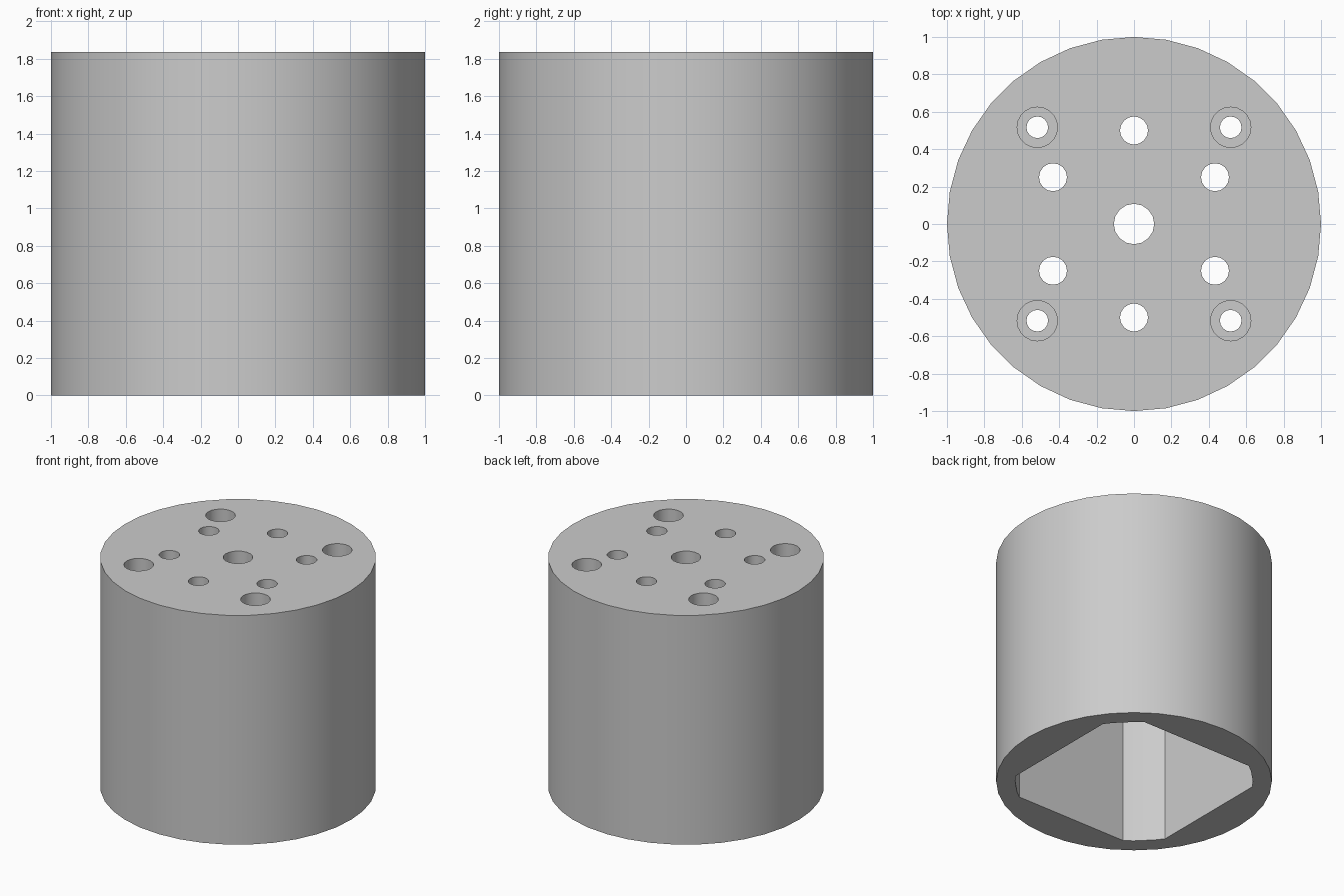
import bpy
import bmesh
from math import cos, sin, pi, radians, sqrt

old = bpy.data.objects.get("Cube")
if old:
    bpy.data.objects.remove(old, do_unlink=True)

HEIGHT = 1.835
CEILING = 1.5          # top of the motor pocket
COUNTERBORE = 0.17     # depth of the screw head recesses

grey = bpy.data.materials.new("plain_grey")
grey.use_nodes = True
colour = (0.6, 0.6, 0.6, 1)
grey.diffuse_color = colour
grey.node_tree.nodes["Principled BSDF"].inputs["Base Color"].default_value = colour


def prism(name, outline, z0, z1):
    """Extrude a closed 2D outline between two heights."""
    bm = bmesh.new()
    face = bm.faces.new([bm.verts.new((x, y, z0)) for x, y in outline])
    top = bmesh.ops.extrude_face_region(bm, geom=[face])["geom"]
    verts = [v for v in top if isinstance(v, bmesh.types.BMVert)]
    bmesh.ops.translate(bm, verts=verts, vec=(0, 0, z1 - z0))
    bmesh.ops.recalc_face_normals(bm, faces=bm.faces)
    mesh = bpy.data.meshes.new(name)
    bm.to_mesh(mesh)
    bm.free()
    mesh.materials.append(grey)
    obj = bpy.data.objects.new(name, mesh)
    bpy.context.collection.objects.link(obj)
    return obj


def circle(radius, sides, cx=0, cy=0):
    return [(cx + radius * cos(2 * pi * i / sides),
             cy + radius * sin(2 * pi * i / sides)) for i in range(sides)]


def cut(target, cutter):
    cutter.hide_render = True
    mod = target.modifiers.new("cut", "BOOLEAN")
    mod.operation = "DIFFERENCE"
    mod.solver = "EXACT"
    mod.object = cutter
    bpy.context.view_layer.objects.active = target
    bpy.ops.object.modifier_apply(modifier=mod.name)
    bpy.data.objects.remove(cutter, do_unlink=True)


# Round housing
housing = prism("motor_housing", circle(1, 36), 0, HEIGHT)

# Square pocket whose corners follow a circle
half, corner = 0.708, 0.862
side = sqrt(corner ** 2 - half ** 2)
quarter = [(half, side)]
quarter += [(corner * cos(radians(a)), corner * sin(radians(a))) for a in (40, 50)]
quarter += [(side, half)]
outline = []
for turn in range(4):
    outline += quarter
    quarter = [(-y, x) for x, y in quarter]
cut(housing, prism("pocket_cutter", outline, -0.1, CEILING))

# Shaft hole and ring of six mounting holes
low, high = CEILING - 0.1, HEIGHT + 0.1
cut(housing, prism("shaft_cutter", circle(0.108, 16), low, high))
for i in range(6):
    a = radians(30 + 60 * i)
    cut(housing, prism("mount_cutter", circle(0.075, 16, 0.5 * cos(a), 0.5 * sin(a)), low, high))

# Four counterbored screw holes
for x in (-0.517, 0.517):
    for y in (-0.517, 0.517):
        cut(housing, prism("screw_cutter", circle(0.058, 16, x, y), low, high))
        cut(housing, prism("head_cutter", circle(0.108, 20, x, y), HEIGHT - COUNTERBORE, high))

# Smooth round walls, crisp rims
bpy.ops.object.select_all(action="DESELECT")
housing.select_set(True)
bpy.context.view_layer.objects.active = housing
bpy.ops.object.shade_smooth_by_angle(angle=radians(30))
